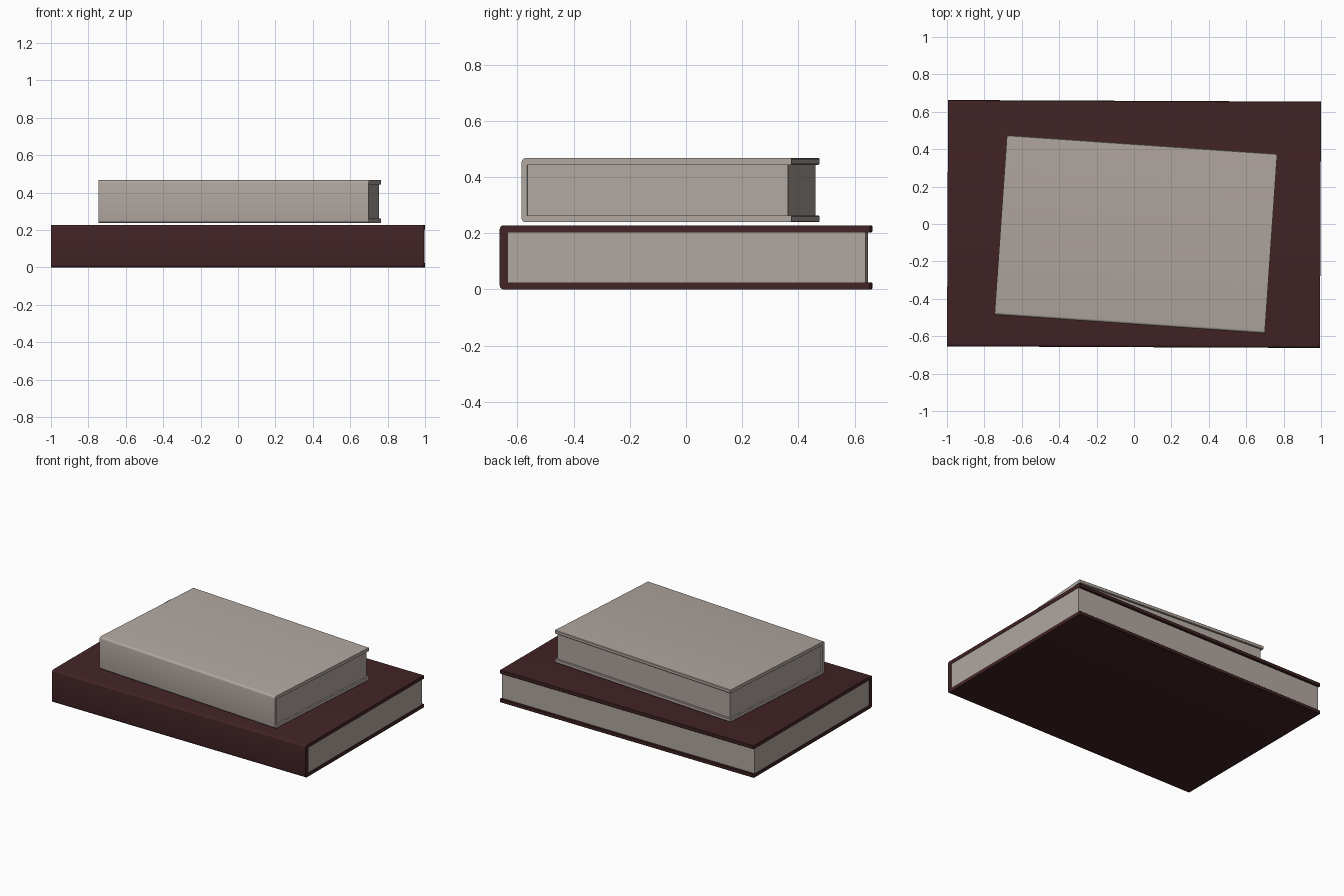
import bpy, bmesh, math

if "Cube" in bpy.data.objects:
    bpy.data.objects.remove(bpy.data.objects["Cube"])


def material(name, rgb):
    m = bpy.data.materials.new(name)
    m.diffuse_color = (*rgb, 1)
    m.use_nodes = True
    m.node_tree.nodes["Principled BSDF"].inputs["Base Color"].default_value = m.diffuse_color
    return m


maroon = material("dark_maroon", (0.055, 0.017, 0.019))
grey = material("warm_grey", (0.44, 0.385, 0.35))


def extrude_profile(name, profile, x0, x1, mat, loc, angle):
    """Extrude a closed y-z profile along x."""
    bm = bmesh.new()
    face = bm.faces.new([bm.verts.new((x0, y, z)) for y, z in profile])
    out = bmesh.ops.extrude_face_region(bm, geom=[face])
    verts = [v for v in out["geom"] if isinstance(v, bmesh.types.BMVert)]
    bmesh.ops.translate(bm, verts=verts, vec=(x1 - x0, 0, 0))
    bmesh.ops.recalc_face_normals(bm, faces=bm.faces)
    mesh = bpy.data.meshes.new(name)
    bm.to_mesh(mesh)
    bm.free()
    mesh.materials.append(mat)
    ob = bpy.data.objects.new(name, mesh)
    bpy.context.collection.objects.link(ob)
    ob.location = loc
    ob.rotation_euler.z = math.radians(angle)
    bpy.context.view_layer.objects.active = ob
    bpy.ops.object.select_all(action='DESELECT')
    ob.select_set(True)
    bpy.ops.object.shade_smooth_by_angle(angle=math.radians(35))


def arc(cy, cz, r, start, end, n=4):
    return [(cy + r * math.cos(math.radians(start + (end - start) * i / n)),
             cz + r * math.sin(math.radians(start + (end - start) * i / n)))
            for i in range(n + 1)]


def book(name, w, d, h, board, spine, r, inset_x, inset_y, mat, loc, angle):
    f, b, e = -d / 2, d / 2, 0.003
    # wrap-around cover: two boards joined by a spine with rounded corners
    cover = (arc(f + r, r, r, 270, 180) + arc(f + r, h - r, r, 180, 90)
             + [(b - e, h), (b, h - e), (b, h - board + e), (b - e, h - board),
                (f + spine, h - board), (f + spine, board),
                (b - e, board), (b, board - e), (b, e), (b - e, 0)])
    extrude_profile(name + "_cover", cover, -w / 2, w / 2, mat, loc, angle)
    # page block between the boards
    y0, y1 = f + spine, b - inset_y
    pages = [(y0, board), (y1, board), (y1, h - board), (y0, h - board)]
    extrude_profile(name + "_pages", pages, -w / 2 + inset_x, w / 2 - inset_x,
                    grey, loc, angle)


book("large_book", 1.994, 1.317, 0.228, 0.025, 0.03, 0.014, 0.003, 0.016,
     maroon, (0, 0, 0), -0.25)
book("small_book", 1.448, 0.962, 0.228, 0.024, 0.02, 0.014, 0.011, 0.013,
     grey, (0.01, -0.055, 0.239), -3.96)
